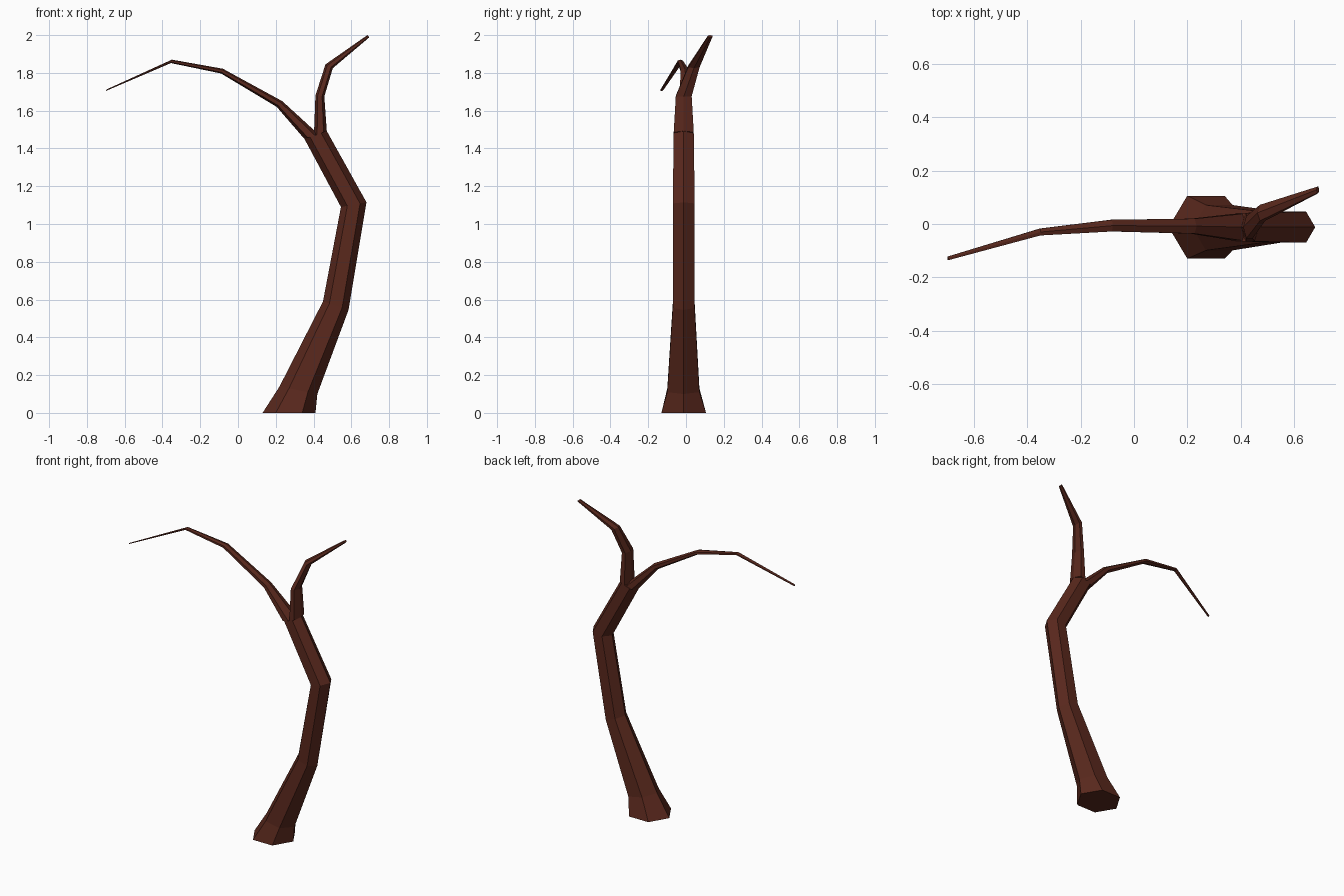
import bpy, bmesh
from mathutils import Vector

bark = bpy.data.materials.new("bark")
bark.diffuse_color = (0.1, 0.021, 0.012, 1)


def limb(name, rings):
    """Six-sided limb; ring = left xz, right xz, y centre, y half-width."""
    bm = bmesh.new()
    loops = []
    for (ax, az), (bx, bz), y, h in rings:
        a, b = Vector((ax, y, az)), Vector((bx, y, bz))
        side = Vector((0, h, 0))
        p, q = a.lerp(b, 0.25), a.lerp(b, 0.75)
        loops.append([bm.verts.new(v) for v in
                      (a, p - side, q - side, b, q + side, p + side)])
    for lo, hi in zip(loops, loops[1:]):
        for i in range(6):
            j = (i + 1) % 6
            bm.faces.new((lo[i], lo[j], hi[j], hi[i]))
    bm.faces.new(loops[0][::-1])
    bm.faces.new(loops[-1])
    bmesh.ops.recalc_face_normals(bm, faces=bm.faces)
    mesh = bpy.data.meshes.new(name)
    bm.to_mesh(mesh)
    bm.free()
    mesh.materials.append(bark)
    obj = bpy.data.objects.new(name, mesh)
    bpy.context.collection.objects.link(obj)


# Curved trunk with flared foot
limb("trunk", [
    ((0.13, 0.0), (0.41, 0.0), -0.012, 0.118),
    ((0.22, 0.14), (0.42, 0.10), -0.014, 0.085),
    ((0.45, 0.59), (0.585, 0.545), -0.012, 0.058),
    ((0.545, 1.09), (0.68, 1.115), -0.012, 0.058),
    ((0.352, 1.45), (0.47, 1.492), -0.012, 0.053),
])

# Long arching branch to the left
limb("long_branch", [
    ((0.352, 1.45), (0.425, 1.476), -0.012, 0.05),
    ((0.205, 1.62), (0.235, 1.65), -0.008, 0.028),
    ((-0.09, 1.797), (-0.08, 1.822), -0.006, 0.022),
    ((-0.355, 1.852), (-0.35, 1.87), -0.03, 0.013),
    ((-0.70, 1.704), (-0.697, 1.712), -0.129, 0.007),
])

# Short upright branch to the right
limb("short_branch", [
    ((0.402, 1.468), (0.47, 1.492), -0.012, 0.053),
    ((0.41, 1.68), (0.457, 1.675), -0.012, 0.042),
    ((0.463, 1.845), (0.502, 1.825), 0.042, 0.03),
    ((0.685, 2.0), (0.695, 1.988), 0.128, 0.012),
])
